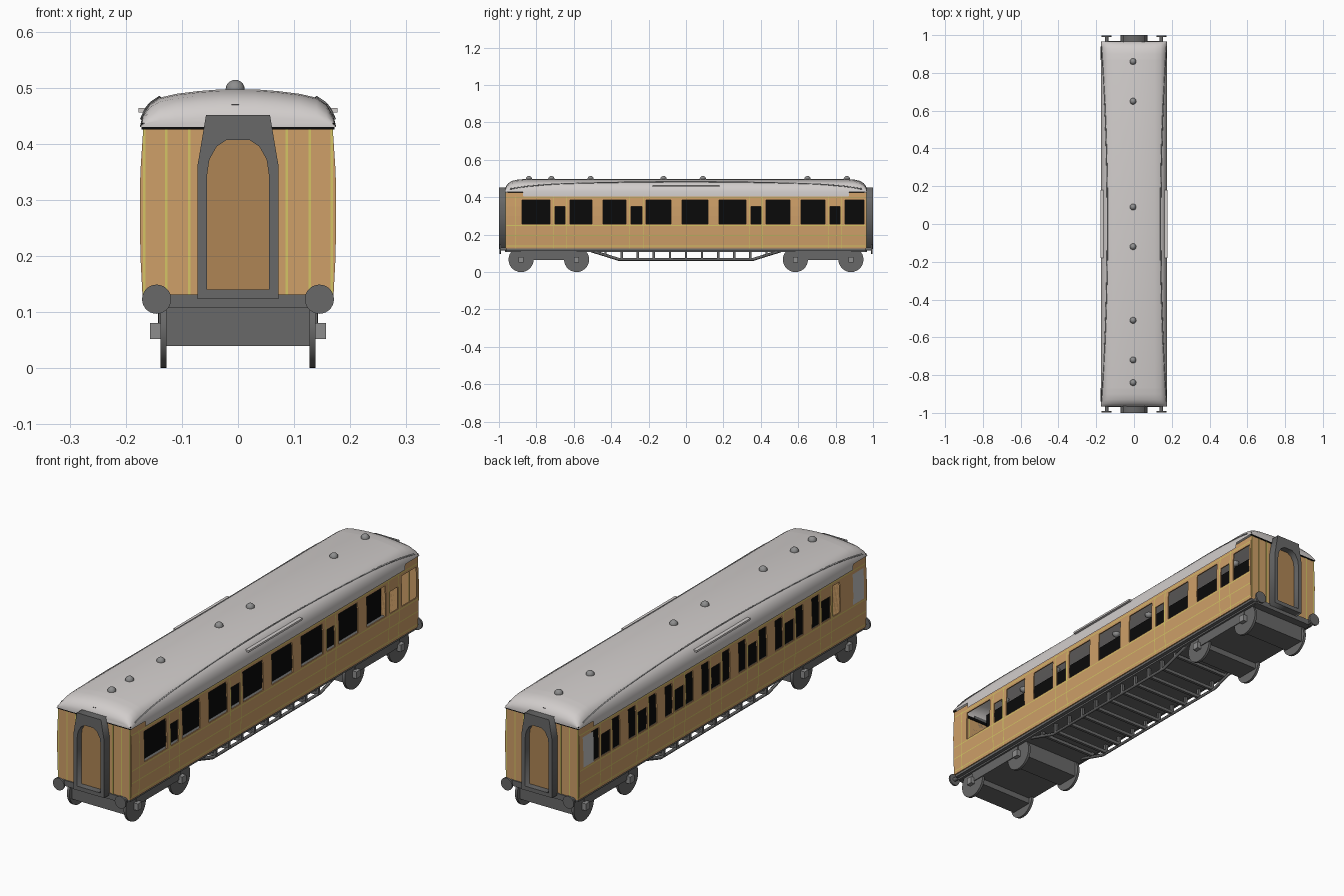
import bpy, bmesh, math
from mathutils import Matrix, Vector

if "Cube" in bpy.data.objects:
    bpy.data.objects.remove(bpy.data.objects["Cube"])


def mat(name, r, g, b):
    m = bpy.data.materials.new(name)
    m.diffuse_color = (r, g, b, 1)
    m.use_nodes = True
    m.node_tree.nodes["Principled BSDF"].inputs["Base Color"].default_value = m.diffuse_color
    return m


TEAK = mat("teak", 0.62, 0.35, 0.14)
BROWN = mat("door brown", 0.43, 0.235, 0.09)
ROOF = mat("roof grey", 0.64, 0.61, 0.60)
DARK = mat("dark grey", 0.14, 0.14, 0.14)
MID = mat("vent grey", 0.27, 0.27, 0.27)
BLACK = mat("black", 0.003, 0.003, 0.003)
YELLOW = mat("yellow lining", 0.66, 0.56, 0.13)
PANE = mat("frosted pane", 0.55, 0.55, 0.55)


def finish(name, bm, *mats, smooth=False):
    bmesh.ops.recalc_face_normals(bm, faces=bm.faces)
    me = bpy.data.meshes.new(name)
    bm.to_mesh(me)
    bm.free()
    for m in mats:
        me.materials.append(m)
    ob = bpy.data.objects.new(name, me)
    bpy.context.collection.objects.link(ob)
    if smooth:
        shade(ob)
    return ob


def activate(ob):
    bpy.ops.object.select_all(action='DESELECT')
    ob.select_set(True)
    bpy.context.view_layer.objects.active = ob


def shade(ob):
    activate(ob)
    bpy.ops.object.shade_smooth_by_angle(angle=math.radians(35))


def box(name, m, x, y, z):
    bm = bmesh.new()
    bmesh.ops.create_cube(bm, size=1)
    for v in bm.verts:
        v.co = Vector([(a[0] + a[1]) / 2 + c * (a[1] - a[0]) for a, c in zip((x, y, z), v.co)])
    return finish(name, bm, m)


def disc(name, m, centre, r, depth, axis):
    bm = bmesh.new()
    rot = Matrix.Rotation(math.pi / 2, 4, 'Y' if axis == 'X' else 'X')
    bmesh.ops.create_cone(bm, cap_ends=True, segments=28, radius1=r, radius2=r, depth=depth,
                          matrix=Matrix.Translation(centre) @ rot)
    return finish(name, bm, m, smooth=True)


def curve(name, m, splines, closed=False, **kw):
    cu = bpy.data.curves.new(name, 'CURVE')
    for k, v in kw.items():
        setattr(cu, k, v)
    for pts in splines:
        s = cu.splines.new('POLY')
        s.points.add(len(pts) - 1)
        for p, c in zip(s.points, pts):
            p.co = (*c, 1)
        s.use_cyclic_u = closed
    cu.materials.append(m)
    ob = bpy.data.objects.new(name, cu)
    bpy.context.collection.objects.link(ob)
    activate(ob)
    bpy.ops.object.convert(target='MESH')
    return bpy.context.object


def lerp(pts, t):
    for (a, u), (b, v) in zip(pts, pts[1:]):
        if t <= b:
            return u + (v - u) * max(0, t - a) / (b - a)
    return pts[-1][1]


# bowed body side: half width by height
def side_x(z):
    return lerp([(0.125, 0.170), (0.20, 0.174), (0.30, 0.175), (0.35, 0.174), (0.425, 0.169)], z)


LOW, SMALL, TALL = 0.257, 0.35, 0.385
ZS = [0.125, 0.16, 0.20, 0.23, LOW, 0.30, SMALL, TALL, 0.405, 0.425]


def sheet(bm, s, ys, zs, off, skip=lambda y, z: False):
    for y0, y1 in zip(ys, ys[1:]):
        for z0, z1 in zip(zs, zs[1:]):
            if not skip((y0 + y1) / 2, (z0 + z1) / 2):
                bm.faces.new([bm.verts.new((s * (side_x(z) + off), y, z))
                              for y, z in ((y0, z0), (y1, z0), (y1, z1), (y0, z1))])


def body_side(name, s, windows, door_edges):
    bm = bmesh.new()
    ys = sorted({-0.963, 0.963, *[e for w in windows for e in w[:2]]})
    sheet(bm, s, ys, ZS, 0, lambda y, z: any(a < y < b and LOW < z < t for a, b, t in windows))
    bmesh.ops.remove_doubles(bm, verts=bm.verts, dist=1e-5)
    ob = finish(name + "_wall", bm, TEAK, BLACK)
    # make every face point outward before thickening inward
    for p in ob.data.polygons:
        if p.normal.x * s < 0:
            p.flip()
    mod = ob.modifiers.new("thickness", 'SOLIDIFY')
    mod.thickness, mod.offset, mod.material_offset = 0.005, -1, 1
    # lining
    bm = bmesh.new()
    for z in (0.139, 0.196, 0.249, 0.398):
        sheet(bm, s, [-0.96, 0.96], [z - 0.002, z + 0.002], 0.001)
    for y in door_edges:
        sheet(bm, s, [y - 0.002, y + 0.002], [z for z in ZS if z < 0.41], 0.001)
    finish(name + "_lining", bm, YELLOW)


# right side: saloon windows with shorter door windows
big = [(-.877, -.727), (-.62, -.503), (-.444, -.321), (-.214, -.08), (-.021, .118),
       (.176, .321), (.428, .556), (.615, .743), (.85, .952)]
doors = [(-.70, -.647), (-.294, -.235), (.348, .40), (.77, .823)]
body_side("right", 1, [(*w, TALL) for w in big] + [(*w, SMALL) for w in doors],
          [e for a, b in doors for e in (a - 0.007, b + 0.007)] + [-0.91])

# left side: seven compartments, each a door between two narrow windows
wins, edges = [], []
for i in range(7):
    c = 0.785 - i * 0.246
    wins += [(c - 0.03, c + 0.03, SMALL), (c - 0.094, c - 0.045, TALL), (c + 0.045, c + 0.094, TALL)]
    edges += [c - 0.037, c + 0.037]
body_side("left", -1, wins, edges)
for s in (-1, 1):
    bm = bmesh.new()
    sheet(bm, -1, [s * 0.905 - 0.036, s * 0.905 + 0.036], [LOW, 0.30, SMALL, TALL], 0.002)
    finish("frosted_window", bm, PANE)

# interior
box("corridor_partition", BLACK, (-0.012, 0.002), (-0.955, 0.955), (0.13, 0.47))
box("floor", DARK, (-0.15, 0.15), (-0.962, 0.962), (0.108, 0.131))

# roof: cross-section lofted along the coach with domed ends
HALF = [(0.175, 0.405), (0.175, 0.43), (0.170, 0.45), (0.158, 0.47), (0.14, 0.482),
        (0.11, 0.489), (0.07, 0.494), (0.03, 0.497)]
PROFILE = HALF + [(-x, z) for x, z in reversed(HALF)]
half_rings = [(0.967, 0.22), (0.962, 0.45), (0.95, 0.68), (0.93, 0.86), (0.90, 0.96), (0.872, 0.995), (0.87, 1)]
rings = [(-y, f) for y, f in half_rings] + [(y, f) for y, f in reversed(half_rings)]
bm = bmesh.new()
loops = []
for y, f in rings:
    loop = []
    for x, z in PROFILE:
        if f < 1:
            z = 0.43 + (max(z, 0.428) - 0.43) * f
        loop.append(bm.verts.new((x, y, z)))
    loops.append(loop)
for a, b in zip(loops, loops[1:]):
    for i in range(len(PROFILE) - 1):
        bm.faces.new((a[i], a[i + 1], b[i + 1], b[i]))
for l in (loops[0], loops[-1]):
    bm.faces.new(l)
finish("roof", bm, ROOF, smooth=True)


# roof fittings: curved rain strips, side boards, ventilators
def roof_z(x):
    return lerp([(x_, z_) for x_, z_ in reversed(HALF)], x)


for s in (-1, 1):
    path = []
    for i in range(21):
        y = -0.94 + i * 0.094
        x = 0.171 - 0.031 * (1 - (y / 0.94) ** 2)
        path.append((s * x, y, roof_z(x) - 0.02 * max(0, abs(y) - 0.85)))
    curve("rain_strip", MID, [path], dimensions='3D', bevel_depth=0.0035, bevel_resolution=0)
    box("roof_board", ROOF, sorted((s * 0.15, s * 0.177)), (-0.18, 0.18), (0.456, 0.464))
for y in (0.86, 0.65, 0.09, -0.12, -0.51, -0.72, -0.84):
    bm = bmesh.new()
    bmesh.ops.create_uvsphere(bm, u_segments=16, v_segments=10, radius=0.017,
                              matrix=Matrix.Translation((-0.005, y, 0.497)))
    finish("ventilator", bm, MID, smooth=True)

# coach ends
for s in (-1, 1):
    bm = bmesh.new()
    bm.faces.new([bm.verts.new((side_x(z), s * 0.963, z)) for z in ZS] +
                 [bm.verts.new((-side_x(z), s * 0.963, z)) for z in reversed(ZS)])
    finish("end_wall", bm, TEAK)
    box("end_dark_band", BLACK, (-0.172, 0.172), sorted((s * 0.960, s * 0.966)), (0.425, 0.437))
    for x in (-0.167, -0.128, -0.087, 0.087, 0.128, 0.167):
        box("end_lining", YELLOW, (x - 0.002, x + 0.002), sorted((s * 0.962, s * 0.965)), (0.13, 0.425))
    # gangway frame with arched opening, and door
    outlines = []
    for half in ([(0.072, 0.123), (0.072, 0.362), (0.057, 0.451)],
                 [(0.055, 0.14), (0.055, 0.345), (0.051, 0.372), (0.038, 0.395), (0.02, 0.407)]):
        full = half + [(-x, z) for x, z in reversed(half)]
        outlines.append([(x, z, 0) for x, z in full])
    g = curve("gangway_frame", DARK, outlines, closed=True, dimensions='2D', fill_mode='BOTH', extrude=0.0185)
    g.data.transform(Matrix.Translation((0, s * 0.9815, 0)) @ Matrix.Rotation(math.pi / 2, 4, 'X'))
    box("gangway_door", BROWN, (-0.06, 0.06), sorted((s * 0.963, s * 0.972)), (0.135, 0.415))
    box("buffer_beam", DARK, (-0.14, 0.14), sorted((s * 0.94, s * 0.968)), (0.107, 0.131))
    for x in (-0.145, 0.145):
        disc("buffer_head", DARK, (x, s * 0.993, 0.123), 0.026, 0.008, 'Y')
        disc("buffer_shaft", DARK, (x, s * 0.97, 0.123), 0.009, 0.045, 'Y')

# bogies
for s in (-1, 1):
    box("bogie_frame", DARK, (-0.142, 0.142), sorted((s * 0.585, s * 0.882)), (0.065, 0.108))
    for y in (s * 0.585, s * 0.882):
        box("axle_block", DARK, (-0.13, 0.13), (y - 0.05, y + 0.05), (0.04, 0.108))
        for x in (-1, 1):
            disc("wheel", DARK, (x * 0.133, y, 0.067), 0.067, 0.011, 'X')
            box("axle_box", MID, sorted((x * 0.135, x * 0.157)), (y - 0.014, y + 0.014), (0.052, 0.081))

# underframe trusses: side rods, posts and cross bars
for s in (-1, 1):
    x = s * 0.135
    curve("truss_rod", DARK, [[(x, -0.52, 0.118), (x, -0.36, 0.068), (x, 0.36, 0.068), (x, 0.52, 0.118)]],
          dimensions='3D', bevel_depth=0.008, bevel_resolution=0)
    for i in range(11):
        y = -0.43 + i * 0.086
        low = 0.09 if i in (0, 10) else 0.066
        box("truss_post", DARK, (x - 0.006, x + 0.006), (y - 0.006, y + 0.006), (low, 0.12))
        if s > 0:
            box("cross_bar", DARK, (-0.135, 0.135), (y - 0.006, y + 0.006), (low, low + 0.014))
    box("sole_bar", DARK, sorted((s * 0.135, s * 0.165)), (-0.96, 0.96), (0.115, 0.131))
